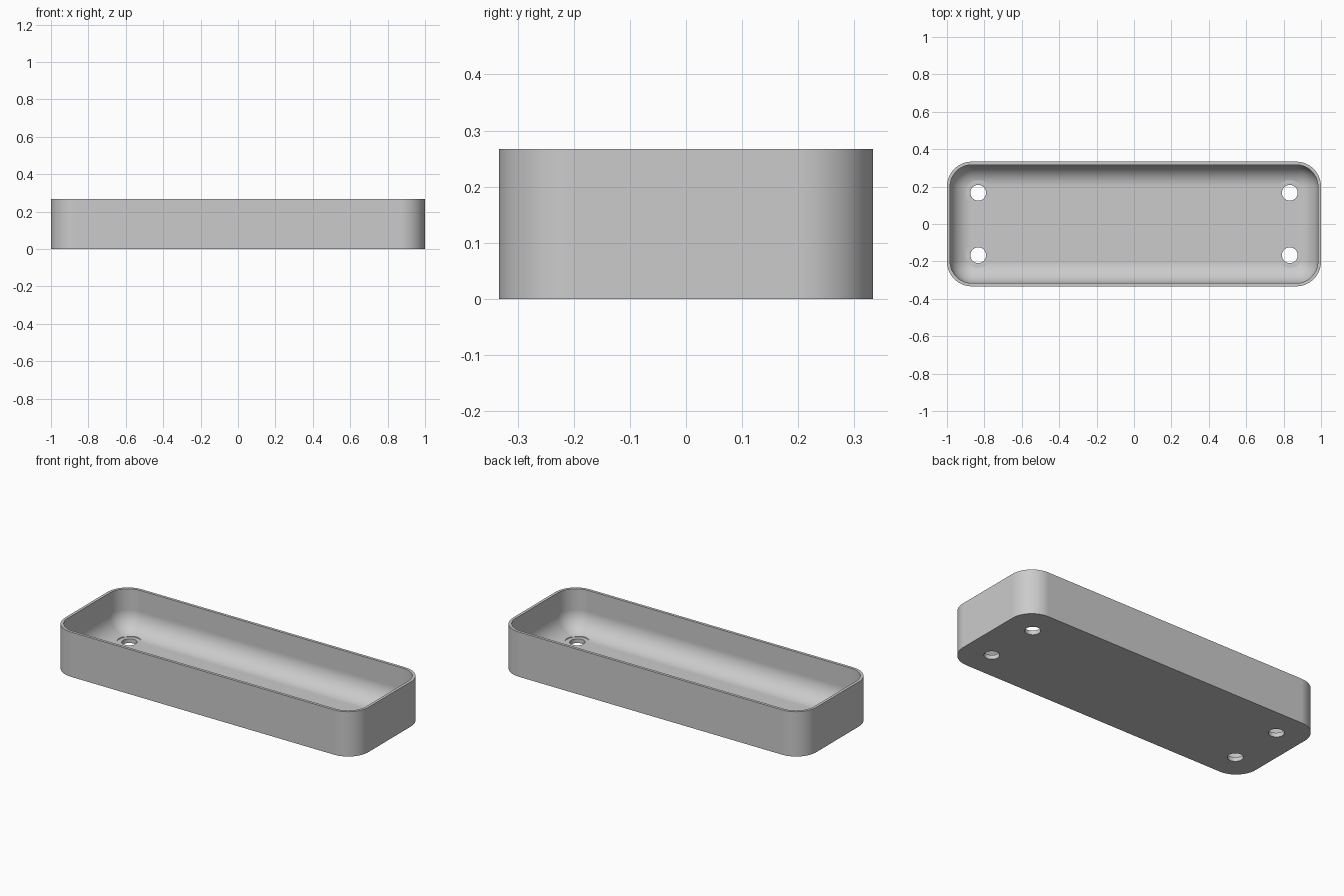
import bpy
import bmesh
from math import cos, sin, pi, radians

if "Cube" in bpy.data.objects:
    bpy.data.objects.remove(bpy.data.objects["Cube"])

HALF_X, HALF_Y, HEIGHT = 1.0, 1 / 3, 0.267
CORNER, WALL, FLOOR = 0.133, 0.0167, 0.025
FILLET = CORNER - WALL
STEPS = 16

grey = bpy.data.materials.new("light grey")
grey.use_nodes = True
colour = (0.6, 0.6, 0.6, 1)
grey.diffuse_color = colour
grey.node_tree.nodes["Principled BSDF"].inputs["Base Color"].default_value = colour


def make_object(name, bm):
    bmesh.ops.recalc_face_normals(bm, faces=bm.faces)
    mesh = bpy.data.meshes.new(name)
    bm.to_mesh(mesh)
    bm.free()
    mesh.materials.append(grey)
    obj = bpy.data.objects.new(name, mesh)
    bpy.context.collection.objects.link(obj)
    return obj


def skin(bm, loops):
    """Join equal loops of points into a closed body with capped ends."""
    rings = [[bm.verts.new(p) for p in loop] for loop in loops]
    for a, b in zip(rings, rings[1:]):
        for i in range(len(a)):
            j = (i + 1) % len(a)
            bm.faces.new((a[i], a[j], b[j], b[i]))
    bm.faces.new(rings[0][::-1])
    bm.faces.new(rings[-1])


def rounded_rectangle(inset, z):
    """Outline with concentric corner arcs."""
    radius = max(CORNER - inset, 0)
    points = []
    for quarter, (sx, sy) in enumerate([(1, 1), (-1, 1), (-1, -1), (1, -1)]):
        for i in range(STEPS + 1):
            a = (quarter + i / STEPS) * pi / 2
            points.append((sx * (HALF_X - CORNER) + radius * cos(a),
                           sy * (HALF_Y - CORNER) + radius * sin(a), z))
    return points


def circle(x, y, radius, z):
    return [(x + radius * cos(i * pi / 24), y + radius * sin(i * pi / 24), z)
            for i in range(48)]


# Tray body: outer wall, flat rim, inner wall, then the rounded floor edge
loops = [rounded_rectangle(0, 0), rounded_rectangle(0, HEIGHT),
         rounded_rectangle(WALL, HEIGHT)]
for i in range(STEPS + 1):
    a = i / STEPS * pi / 2
    loops.append(rounded_rectangle(WALL + FILLET * (1 - cos(a)),
                                   FLOOR + FILLET * (1 - sin(a))))
bm = bmesh.new()
skin(bm, loops)
bmesh.ops.remove_doubles(bm, verts=bm.verts, dist=1e-5)
tray = make_object("tray", bm)

# Screw holes, each with a shallow head clearance cut into the floor edge
bm = bmesh.new()
seat = FLOOR + 0.0005
for x in (-0.833, 0.833):
    for y in (-0.167, 0.167):
        skin(bm, [circle(x, y, 0.042, -0.1), circle(x, y, 0.042, seat),
                  circle(x, y, 0.067, seat), circle(x, y, 0.067, 0.15)])
cutter = make_object("hole_cutter", bm)
cutter.hide_render = True

cut = tray.modifiers.new("screw_holes", "BOOLEAN")
cut.operation = "DIFFERENCE"
cut.solver = "EXACT"
cut.object = cutter
bpy.ops.object.select_all(action="DESELECT")
tray.select_set(True)
bpy.context.view_layer.objects.active = tray
bpy.ops.object.modifier_apply(modifier=cut.name)
bpy.data.objects.remove(cutter)

# Smooth curves, crisp edges, flat floor
bpy.ops.object.shade_smooth_by_angle(angle=radians(30))
normals = tray.modifiers.new("even_normals", "WEIGHTED_NORMAL")
normals.keep_sharp = True
